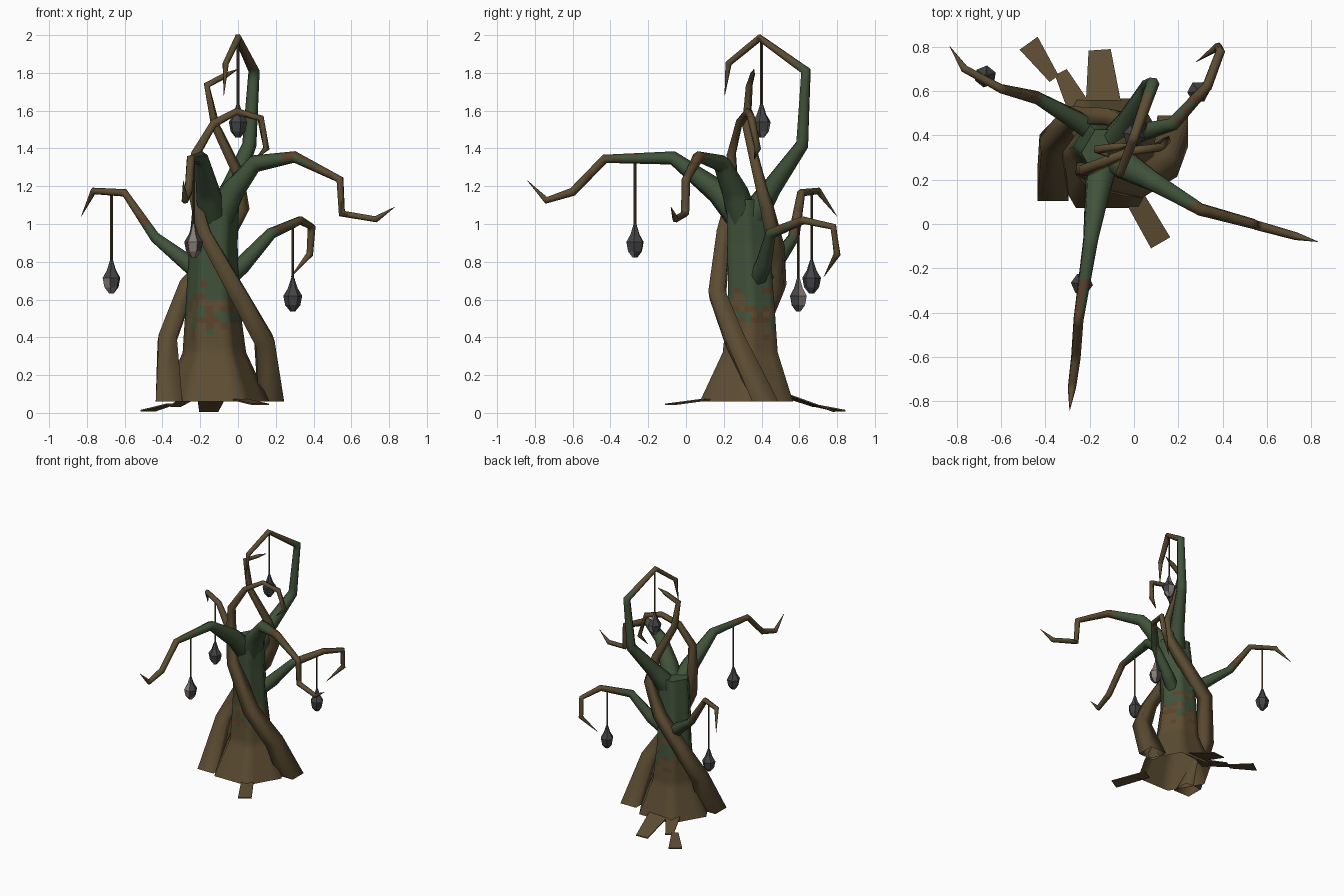
import bpy, bmesh, math, random
from mathutils import Vector, noise

if "Cube" in bpy.data.objects:
    bpy.data.objects.remove(bpy.data.objects["Cube"])

random.seed(4)


def mat(name, rgb):
    m = bpy.data.materials.new(name)
    m.diffuse_color = (*rgb, 1)
    m.use_nodes = True
    m.node_tree.nodes["Principled BSDF"].inputs["Base Color"].default_value = m.diffuse_color
    return m


BARK = mat("brown bark", (0.108, 0.073, 0.032))
MOSS = mat("green moss", (0.052, 0.086, 0.042))
RUST = mat("rusty bark", (0.105, 0.054, 0.024))
POD = mat("dark pod", (0.058, 0.058, 0.064))
PALE = mat("pale pod", (0.24, 0.20, 0.18))
CORD = mat("dark cord", (0.060, 0.045, 0.025))


def finish(name, bm, mats, rule=None, smooth=70):
    """Turn a bmesh into a named object; rule(face) picks the material."""
    bmesh.ops.recalc_face_normals(bm, faces=bm.faces)
    bm.normal_update()
    if rule:
        for f in bm.faces:
            f.material_index = rule(f)
    me = bpy.data.meshes.new(name)
    bm.to_mesh(me)
    bm.free()
    for m in mats:
        me.materials.append(m)
    ob = bpy.data.objects.new(name, me)
    bpy.context.collection.objects.link(ob)
    if smooth:
        bpy.ops.object.select_all(action='DESELECT')
        ob.select_set(True)
        bpy.context.view_layer.objects.active = ob
        bpy.ops.object.shade_smooth_by_angle(angle=math.radians(smooth))
    return ob


def loft(rings, steps, open_start=False):
    """Bridge rings of points, splitting each span lengthwise into steps."""
    bm = bmesh.new()
    loops = []
    for a, b in zip(rings, rings[1:]):
        for k in range(steps):
            loops.append([p.lerp(q, k / steps) for p, q in zip(a, b)])
    loops.append(rings[-1])
    vs = [[bm.verts.new(p) for p in lp] for lp in loops]
    n = len(vs[0])
    for a, b in zip(vs, vs[1:]):
        for i in range(n):
            j = (i + 1) % n
            bm.faces.new((a[i], a[j], b[j], b[i]))
    if not open_start:
        bm.faces.new(vs[0][::-1])
    bm.faces.new(vs[-1])
    return bm


def tube_rings(path, sides, flat_start, turn=0.0):
    """Rings along a path of (x, y, z, radius) with a carried frame."""
    pts = [Vector(p[:3]) for p in path]
    rings, u = [], Vector((0, 1, 0)) if flat_start else Vector((1, 0.3, 0.2))
    for i, p in enumerate(pts):
        d0 = (p - pts[i - 1]).normalized() if i else None
        d1 = (pts[i + 1] - p).normalized() if i < len(pts) - 1 else None
        t = ((d0 or d1) + (d1 or d0)).normalized()
        if i == 0 and flat_start:
            t = Vector((0, 0, 1))
        u = (u - t * u.dot(t)).normalized()
        w = t.cross(u)
        r = path[i][3]
        rings.append([p + (u * math.cos(a) + w * math.sin(a)) * r
                      for a in (2 * math.pi * k / sides + turn for k in range(sides))])
    return rings


def blotch(g):
    """Moss above, rust in the transition, bark below."""
    return 1 if g > 0.3 else (2 if g > 0.1 else 0)


def branch(name, path, moss_end):
    """Branch that is mossy up to moss_end (distance from the trunk)."""
    def rule(f):
        c = f.calc_center_median()
        d = (c - Vector(path[0][:3])).length
        if name == "top_branch":   # this one loops back, so measure by height
            d = c.z - 1.1 + (5 if c.y < 0.58 and c.z > 1.6 else 0)
        return blotch((moss_end - d) * 3 + 0.25 + 0.45 * noise.noise(c * 18))
    finish(name, loft(tube_rings(path, 6, False), 8), [BARK, MOSS, RUST], rule)


# six-sided trunk, open below: rings of (centre x, centre y, z, radius)
trunk = [(-.12, .32, .06, .285), (-.125, .34, .32, .168), (-.135, .345, .6, .14),
         (-.13, .33, .9, .128), (-.115, .32, 1.13, .122)]
rings = []
for x, y, z, r in trunk:
    hexa = [Vector((x + r * math.cos(k * math.pi / 3), y + r * math.sin(k * math.pi / 3), z))
            for k in range(6)]
    rings.append([hexa[k].lerp(hexa[(k + 1) % 6], s / 4) for k in range(6) for s in range(4)])
finish("trunk", loft(rings, 9, True), [BARK, MOSS, RUST],
       lambda f: blotch((f.calc_center_median().z - .55) * 3 + .25
                        + .8 * noise.noise(f.calc_center_median() * 13)))

# main branches
branch("front_branch", [(-.13, .32, 1.0, .085), (-.16, .17, 1.17, .065), (-.195, -.07, 1.35, .037),
                        (-.25, -.43, 1.345, .024), (-.262, -.6, 1.17, .023),
                        (-.28, -.74, 1.125, .019), (-.29, -.84, 1.23, .001)], .77)
branch("right_branch", [(-.11, .31, 1.0, .085), (-.03, .26, 1.17, .07), (.09, .19, 1.32, .048),
                        (.3, .065, 1.355, .031), (.54, .0, 1.235, .023), (.55, -.005, 1.055, .022),
                        (.73, -.055, 1.025, .018), (.83, -.08, 1.09, .001)], .6)
branch("top_branch", [(-.1, .34, 1.02, .085), (-.03, .46, 1.2, .055), (.06, .615, 1.42, .038),
                      (.085, .635, 1.81, .03), (.0, .39, 1.985, .022),
                      (-.065, .225, 1.85, .018), (-.075, .205, 1.68, .001)], .85)
branch("left_branch", [(-.14, .38, .7, .055), (-.25, .46, .78, .05), (-.44, .57, .93, .031),
                       (-.6, .61, 1.165, .022), (-.765, .7, 1.175, .019),
                       (-.83, .8, 1.04, .001)], .45)
branch("right_back_branch", [(-.09, .36, .68, .05), (.02, .41, .78, .046), (.175, .45, .95, .031),
                             (.33, .62, 1.02, .023), (.39, .78, .985, .021),
                             (.38, .8, .84, .019), (.28, .73, .72, .001)], .5)

# square twisting vines around the trunk, open below
vines = {
    "right_vine": [(.175, .42, .06, .098), (.14, .26, .38, .072), (.0, .165, .63, .062),
                   (-.18, .2, .95, .05), (-.235, .25, 1.17, .038), (-.225, .24, 1.37, .031),
                   (-.13, .28, 1.53, .026), (-.01, .33, 1.595, .022), (.12, .345, 1.56, .021),
                   (.15, .38, 1.4, .019), (.09, .36, 1.34, .001)],
    "left_vine": [(-.365, .175, .06, .1), (-.375, .36, .39, .068), (-.27, .485, .67, .058),
                  (-.1, .48, .86, .052), (.025, .43, 1.08, .042), (.0, .38, 1.27, .033),
                  (-.12, .32, 1.52, .026), (-.165, .335, 1.735, .022),
                  (-.07, .35, 1.785, .018), (.0, .36, 1.82, .001)],
}
for name, path in vines.items():
    finish(name, loft(tube_rings(path, 4, True, math.pi / 4), 1, True), [BARK], smooth=95)

# flat roots: inner point, inner width, outer point, outer width
roots = [((-.36, .655, .045), .05, (-.475, .815, .012), .1),
         ((-.22, .47, .11), .12, (-.33, .685, .035), .06),
         ((-.135, .5, .11), .17, (-.155, .785, .008), .1),
         ((-.01, .14, .075), .09, (.12, -.085, .045), .1)]
for i, (a, wa, b, wb) in enumerate(roots):
    a, b = Vector(a), Vector(b)
    side = (b - a).cross(Vector((0, 0, 1))).normalized()
    up = Vector((0, 0, .004))
    rr = [[p + side * w / 2 + up, p - side * w / 2 + up, p - side * w / 2 - up, p + side * w / 2 - up]
          for p, w in ((a, wa), (b, wb))]
    finish(f"root_{i + 1}", loft(rr, 1), [BARK], smooth=0)

# hanging pods: x, y, cord top, pod top, direction of the pale patch
pods = [(.0, .4, 1.98, 1.635, (.2, .8, -.5)), (-.67, .665, 1.17, .81, (-.4, -.5, -.7)),
        (.29, .595, 1.01, .715, (.8, .5, -.2)), (-.235, -.27, 1.35, 1.0, (-.1, -.9, -.4))]
profile = [(.008, 0), (.026, -.055), (.05, -.095), (.04, -.145), (.014, -.177)]
for i, (x, y, top, z, d) in enumerate(pods):
    v = Vector(d).normalized()
    turn = math.atan2(v.y, v.x) + math.pi / 6
    finish(f"cord_{i + 1}", loft([[Vector((x + .007 * math.cos(k * math.pi / 2),
                                           y + .007 * math.sin(k * math.pi / 2), h))
                                   for k in range(4)] for h in (z - .02, top)], 1), [CORD])
    rr = [[Vector((x + r * math.cos(k * math.pi / 3 + turn),
                   y + r * math.sin(k * math.pi / 3 + turn), z + h)) for k in range(6)]
          for r, h in profile]
    finish(f"pod_{i + 1}", loft(rr, 1), [POD, PALE], smooth=0,
           rule=lambda f: int(f.normal.dot(v) > .55))
